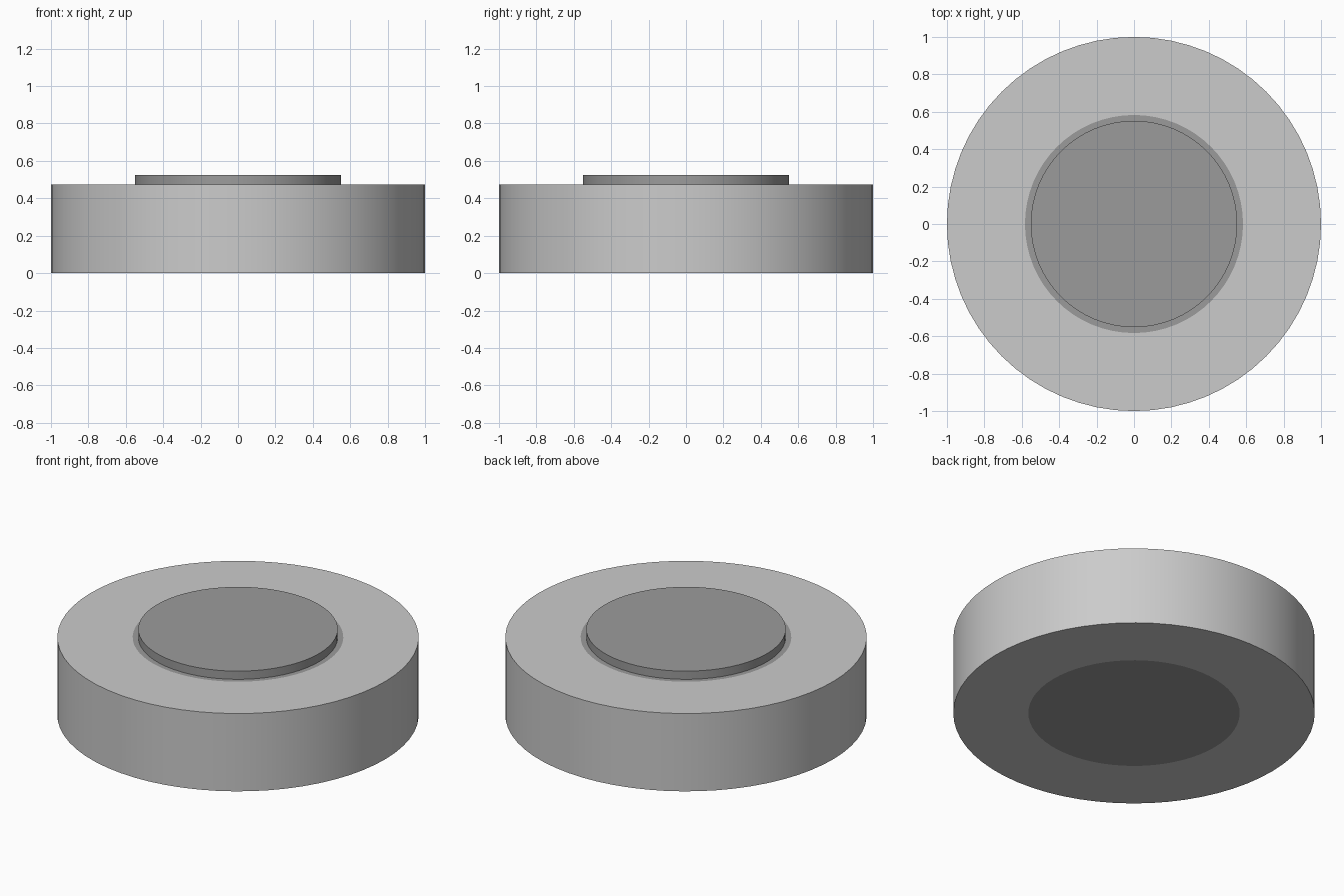
import bpy, bmesh
from math import cos, sin, tau

if "Cube" in bpy.data.objects:
    bpy.data.objects.remove(bpy.data.objects["Cube"])

SIDES = 64

dark = bpy.data.materials.new("dark_grey")
dark.diffuse_color = (0.33, 0.33, 0.33, 1)
dark.use_nodes = True
dark.node_tree.nodes["Principled BSDF"].inputs["Base Color"].default_value = dark.diffuse_color
light = bpy.data.materials.new("light_grey")
light.diffuse_color = (0.8, 0.8, 0.8, 1)
light.use_nodes = True
light.node_tree.nodes["Principled BSDF"].inputs["Base Color"].default_value = light.diffuse_color


def lathe(name, profile, mats, slots):
    """Spin a (radius, z) profile about z; slots gives each band's material."""
    bm = bmesh.new()
    rings = []
    for r, z in profile:
        rings.append([bm.verts.new((r * cos(tau * i / SIDES), r * sin(tau * i / SIDES), z))
                      for i in range(SIDES)])
    for a, b, slot in zip(rings, rings[1:], slots[1:-1]):
        for i in range(SIDES):
            j = (i + 1) % SIDES
            bm.faces.new((a[i], a[j], b[j], b[i])).material_index = slot
    # flat end discs
    bm.faces.new(rings[0][::-1]).material_index = slots[0]
    bm.faces.new(rings[-1]).material_index = slots[-1]
    bmesh.ops.recalc_face_normals(bm, faces=bm.faces)
    mesh = bpy.data.meshes.new(name)
    bm.to_mesh(mesh)
    bm.free()
    for m in mats:
        mesh.materials.append(m)
    obj = bpy.data.objects.new(name, mesh)
    bpy.context.collection.objects.link(obj)
    bpy.ops.object.select_all(action='DESELECT')
    obj.select_set(True)
    bpy.context.view_layer.objects.active = obj
    bpy.ops.object.shade_smooth_by_angle()
    return obj


# light outer ring with dark flush centre and raised dark hub
lathe("wheel_body",
      [(0.585, 0), (1, 0), (1, 0.475), (0.583, 0.475),
       (0.552, 0.475), (0.552, 0.525)],
      [light, dark],
      [1, 0, 0, 0, 1, 1, 1])
